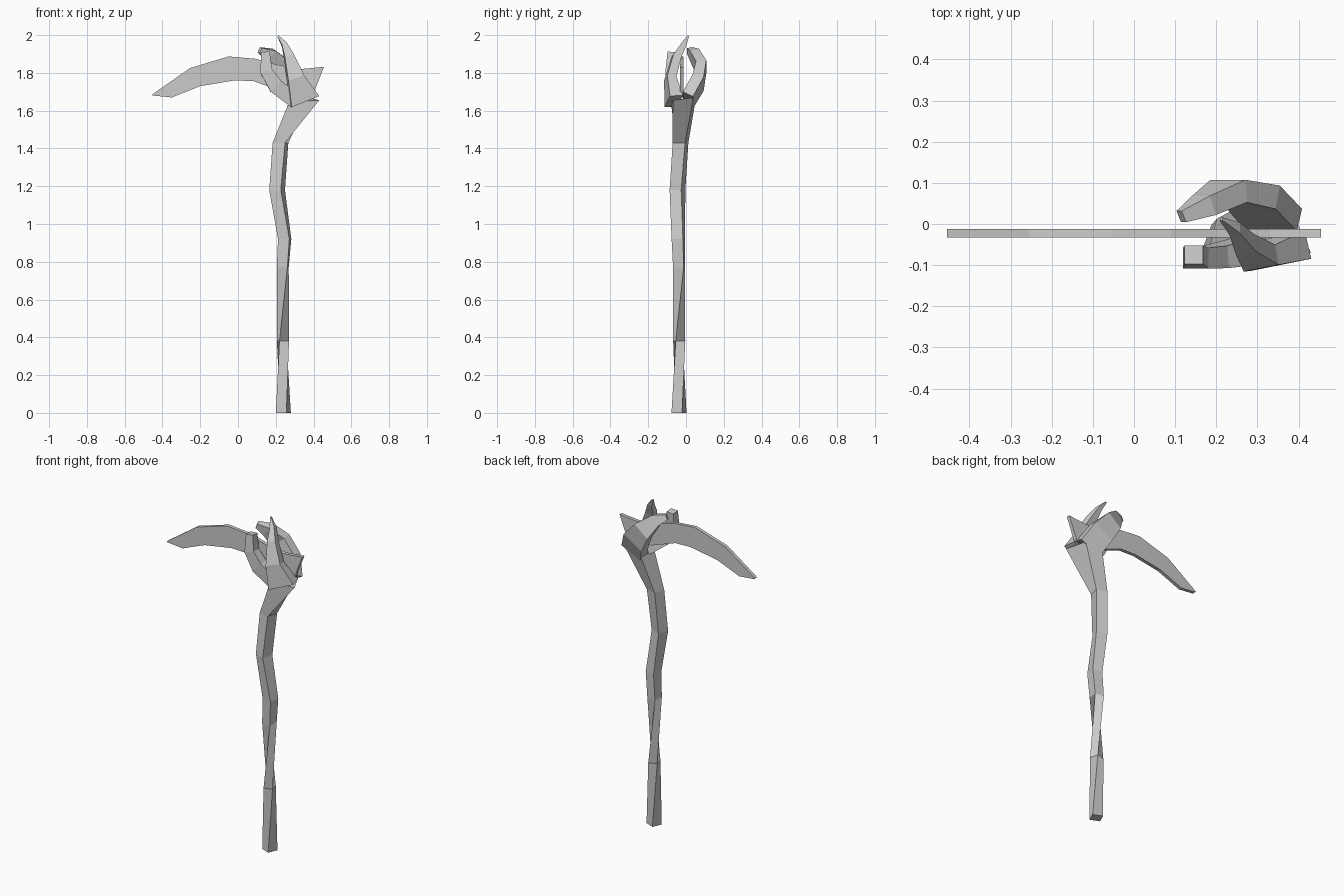
import bpy, bmesh, math
from mathutils import Vector


def loft(name, rings):
    """Skin a list of equal-sized corner rings, capped at both ends."""
    bm = bmesh.new()
    vr = [[bm.verts.new(p) for p in r] for r in rings]
    n = len(vr[0])
    for a, b in zip(vr, vr[1:]):
        for i in range(n):
            j = (i + 1) % n
            bm.faces.new((a[i], a[j], b[j], b[i]))
    bm.faces.new(vr[0][::-1])
    bm.faces.new(vr[-1])
    bmesh.ops.recalc_face_normals(bm, faces=bm.faces)
    me = bpy.data.meshes.new(name)
    bm.to_mesh(me)
    bm.free()
    ob = bpy.data.objects.new(name, me)
    bpy.context.collection.objects.link(ob)
    return ob


def claw(name, path, out):
    """Four-sided claw. Path rows: x, y, z, width, thickness."""
    pts = [Vector(p[:3]) for p in path]
    out = Vector(out).normalized()
    rings = []
    for i, p in enumerate(pts):
        t = (pts[min(i + 1, len(pts) - 1)] - pts[max(i - 1, 0)]).normalized()
        side = t.cross(out).normalized()
        nrm = side.cross(t)
        w, h = path[i][3] / 2, path[i][4] / 2
        rings.append([p + side * w * a + nrm * h * b
                      for a, b in ((-1, -1), (1, -1), (1, 1), (-1, 1))])
    return loft(name, rings)


# Gnarled square shaft: x, y, z, radius, twist in degrees
shaft = [(0.24, -0.037, 0, 0.043, -68), (0.238, -0.036, 0.38, 0.037, -30),
         (0.237, -0.037, 0.77, 0.040, 38), (0.247, -0.041, 0.92, 0.043, 35),
         (0.207, -0.045, 1.18, 0.046, 25), (0.225, -0.029, 1.43, 0.048, 30)]
rings = []
for x, y, z, r, a in shaft:
    rings.append([(x + r * math.cos(math.radians(a + 90 * k)),
                   y + r * math.sin(math.radians(a + 90 * k)), z) for k in range(4)])
# Flared head on top of the shaft
rings.append([(0.38, 0.04, 1.67), (0.27, 0.05, 1.65),
              (0.27, -0.08, 1.645), (0.43, -0.07, 1.655)])
loft("shaft", rings)

# Claws gripping the blade
claw("back_claw", [(0.34, 0.01, 1.655, 0.14, 0.06), (0.29, 0.065, 1.75, 0.14, 0.06),
                   (0.23, 0.08, 1.83, 0.11, 0.055), (0.17, 0.045, 1.895, 0.07, 0.05),
                   (0.115, 0.018, 1.92, 0.03, 0.03)], (0, 1, 0))
claw("front_claw", [(0.30, -0.06, 1.655, 0.08, 0.07), (0.20, -0.08, 1.73, 0.08, 0.055),
                    (0.15, -0.083, 1.81, 0.065, 0.05), (0.145, -0.075, 1.91, 0.045, 0.045)],
     (0, -1, 0))
claw("top_spike", [(0.35, -0.065, 1.65, 0.16, 0.07), (0.305, -0.083, 1.77, 0.09, 0.05),
                   (0.27, -0.05, 1.885, 0.05, 0.045), (0.245, -0.012, 1.95, 0.028, 0.028),
                   (0.212, 0.012, 1.995, 0.008, 0.008)], (0.2, -1, 0))

# Curved flat blade: upper x, z and lower x, z at each station
blade = [(-0.455, 1.685, -0.45, 1.68), (-0.255, 1.825, -0.35, 1.67),
         (-0.05, 1.887, -0.20, 1.73), (0.09, 1.875, -0.02, 1.76),
         (0.20, 1.845, 0.08, 1.757), (0.33, 1.82, 0.24, 1.70),
         (0.455, 1.832, 0.40, 1.69)]
loft("blade", [[(ux, -0.033, uz), (ux, -0.012, uz), (lx, -0.012, lz), (lx, -0.033, lz)]
               for ux, uz, lx, lz in blade])
